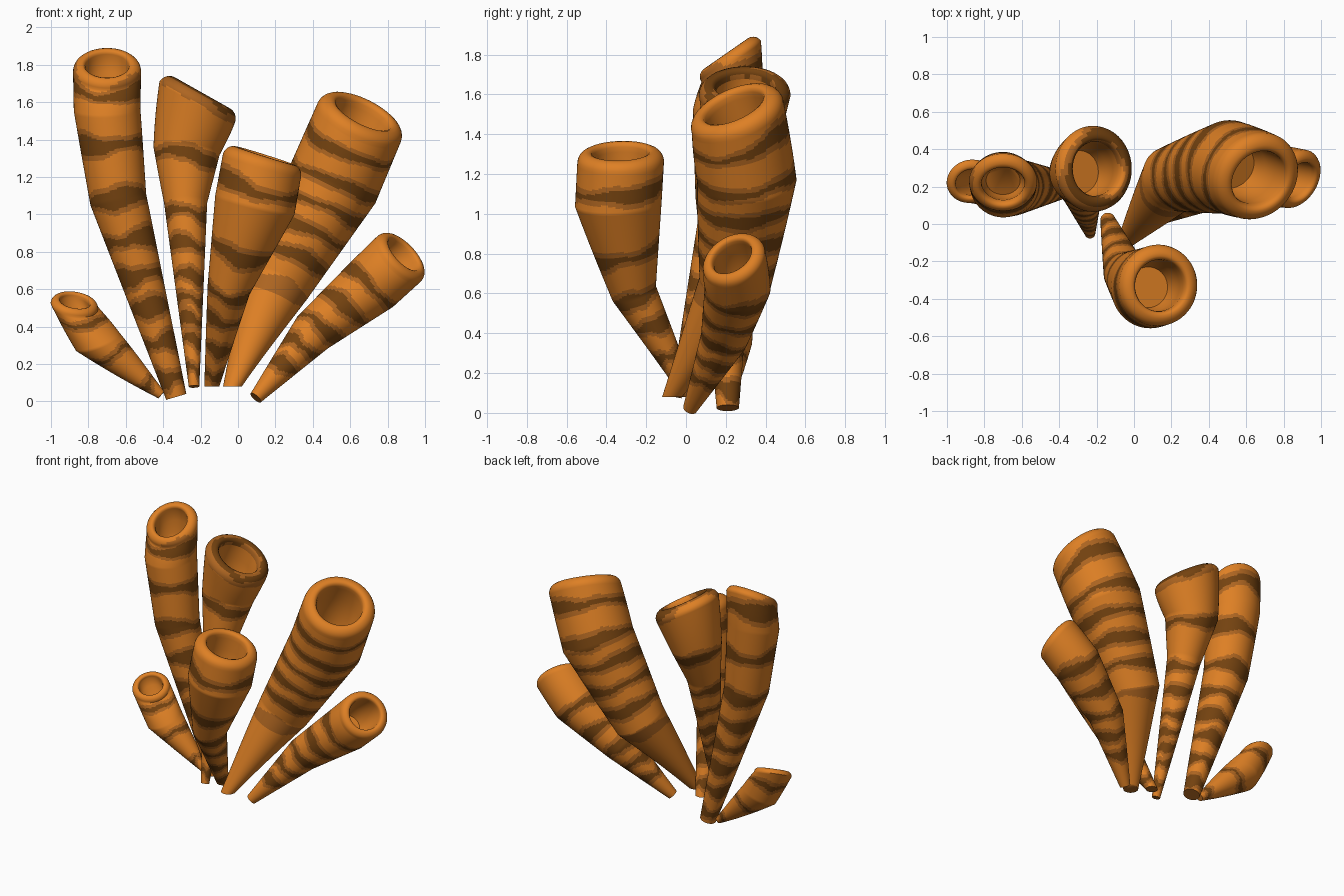
import bpy, bmesh, math
from mathutils import Vector

if "Cube" in bpy.data.objects:
    bpy.data.objects.remove(bpy.data.objects["Cube"])

SIDES = 72
STEP = 0.0095


def material(name, color):
    m = bpy.data.materials.new(name)
    m.diffuse_color = (*color, 1)
    m.use_nodes = True
    m.node_tree.nodes["Principled BSDF"].inputs["Base Color"].default_value = m.diffuse_color
    return m


MATS = [material("bright orange", (0.73, 0.215, 0.018)),
        material("mid brown", (0.42, 0.13, 0.015)),
        material("dark brown", (0.175, 0.055, 0.005))]


def band_index(t, a, length, bands, mids, width, seed):
    """Wavy bands along the tube: dark core, brown margin, orange between."""
    t += (0.020 * math.sin(a + seed) + 0.010 * math.sin(3 * a + seed * 2.3)
          + 0.004 * math.sin(7 * a + seed * 5)) / length
    best = 0
    for i, c in enumerate(bands):
        w = width * (1 + 0.5 * math.sin(2 * a + seed + i * 2.1)) / length
        d = abs(t - c)
        if d < w:
            return 2
        if d < w * 1.1 + 0.024 / length:
            best = 1
    for c in mids:
        if abs(t - c) < (0.04 + 0.015 * math.sin(2 * a + seed)) / length:
            best = 1
    return best


def tube(name, knots, base_n, top_n, bands, mids, width, seed, knee_n=None):
    """Flared tube through knots (x, y, z, radius) with a rounded lip and a cavity."""
    pts = [Vector(k[:3]) for k in knots]
    rad = [k[3] for k in knots]
    top_n = Vector(top_n).normalized()
    axis = (pts[-1] - pts[-2]).normalized()
    top, r_top = pts[-1].copy(), rad[-1]
    pts[-1] = top - top_n * r_top * 0.26     # outer wall ends just below the lip
    dirs = [(b - a).normalized() for a, b in zip(pts, pts[1:])]
    normals = [Vector(base_n) if base_n else dirs[0]]
    normals += [(a + b).normalized() for a, b in zip(dirs, dirs[1:])] + [top_n]
    if knee_n:
        normals[-2] = Vector(knee_n).normalized()
    length = sum((b - a).length for a, b in zip(pts, pts[1:]))

    bm = bmesh.new()

    def ring(c, n, r):
        n = n.normalized()
        u = (Vector((1, 0, 0)) - n * n.x).normalized()
        v = n.cross(u)
        return [bm.verts.new(c + r * (u * math.cos(a) + v * math.sin(a)))
                for a in (2 * math.pi * i / SIDES for i in range(SIDES))]

    # outer wall rings, with their position along the tube
    rings, ts, run = [], [], 0
    for i in range(len(dirs)):
        seg = (pts[i + 1] - pts[i]).length
        n = max(2, int(seg / STEP))
        for j in range(n + (i == len(dirs) - 1)):
            f = j / n
            rings.append(ring(pts[i].lerp(pts[i + 1], f),
                              normals[i].lerp(normals[i + 1], f),
                              rad[i] + (rad[i + 1] - rad[i]) * f))
            ts.append((run + seg * f) / length)
        run += seg
    # lip and cavity
    lip = [(0.985, -0.18), (0.95, -0.11), (0.89, -0.05), (0.81, -0.01), (0.73, 0),
           (0.67, -0.03), (0.64, -0.1), (0.63, -0.22)]
    for f, h in lip:
        rings.append(ring(top + top_n * h * r_top, top_n, r_top * f))
        ts.append(1 + (1 - f) * r_top / length)
    lip_end = top - top_n * 0.22 * r_top
    for f, h in [(0.63, 0.4), (0.61, 0.9), (0.5, 1.25)]:
        rings.append(ring(lip_end - axis * h * r_top, top_n, r_top * f))
        ts.append(2)

    for k in range(len(rings) - 1):
        for i in range(SIDES):
            j = (i + 1) % SIDES
            f = bm.faces.new((rings[k][i], rings[k][j], rings[k + 1][j], rings[k + 1][i]))
            f.material_index = band_index((ts[k] + ts[k + 1]) / 2, 2 * math.pi * i / SIDES,
                                          length, bands, mids, width, seed)
    bm.faces.new(rings[-1])
    bm.faces.new(rings[0][::-1]).material_index = 1

    me = bpy.data.meshes.new(name)
    bm.to_mesh(me)
    bm.free()
    for m in MATS:
        me.materials.append(m)
    ob = bpy.data.objects.new(name, me)
    bpy.context.collection.objects.link(ob)
    bpy.ops.object.select_all(action='DESELECT')
    ob.select_set(True)
    bpy.context.view_layer.objects.active = ob
    bpy.ops.object.shade_smooth_by_angle(angle=math.radians(50))


# tall tube on the left
tube("tall_left_tube",
     [(-0.33, 0.21, 0.025, 0.056), (-0.64, 0.20, 1.08, 0.152),
      (-0.70, 0.21, 1.56, 0.178), (-0.70, 0.20, 1.805, 0.182)],
     None, (0, -0.57, 0.82), [0.05, 0.16, 0.27, 0.37, 0.48, 0.61, 0.78, 0.96],
     [], 0.038, 0.5, (-0.04, -0.2, 1))

# slim tube behind the middle
tube("slim_middle_tube",
     [(-0.235, -0.05, 0.08, 0.028), (-0.28, 0.19, 1.06, 0.115),
      (-0.275, 0.275, 1.34, 0.178), (-0.19, 0.295, 1.65, 0.23)],
     None, (0.49, 0, 0.87), [0.06, 0.16, 0.23, 0.30, 0.38, 0.49, 0.60, 0.80, 1.03],
     [], 0.025, 1.7)

# front tube leaning toward the viewer
tube("front_tube",
     [(-0.14, 0.02, 0.08, 0.04), (-0.05, -0.26, 0.60, 0.115),
      (0.09, -0.34, 1.05, 0.218), (0.145, -0.33, 1.315, 0.218)],
     (0, 0, 1), (0.30, -0.03, 0.95), [0.06, 0.19, 0.33, 0.46, 0.64, 0.91],
     [], 0.027, 2.6)

# largest tube leaning right
tube("large_right_tube",
     [(-0.03, -0.07, 0.08, 0.05), (0.21, 0.24, 0.63, 0.18),
      (0.51, 0.305, 1.17, 0.25), (0.675, 0.235, 1.545, 0.246)],
     (0, 0, 1), (0.42, -0.36, 0.83), [0.50, 0.60, 0.70, 0.80, 0.93],
     [0.38], 0.024, 3.9)

# low tube on the far right
tube("low_right_tube",
     [(0.095, 0.02, 0.02, 0.036), (0.40, 0.19, 0.37, 0.118),
      (0.72, 0.26, 0.63, 0.165), (0.89, 0.225, 0.79, 0.168)],
     None, (0.66, -0.40, 0.63), [0.20, 0.33, 0.47, 0.63, 0.80], [], 0.025, 4.8)

# short tube on the far left
tube("short_left_tube",
     [(-0.41, 0.20, 0.035, 0.024), (-0.75, 0.21, 0.32, 0.126), (-0.87, 0.215, 0.54, 0.128)],
     None, (0.15, -0.45, 0.87), [0.12, 0.50, 0.88], [], 0.013, 5.7, (-0.36, -0.25, 0.9))
